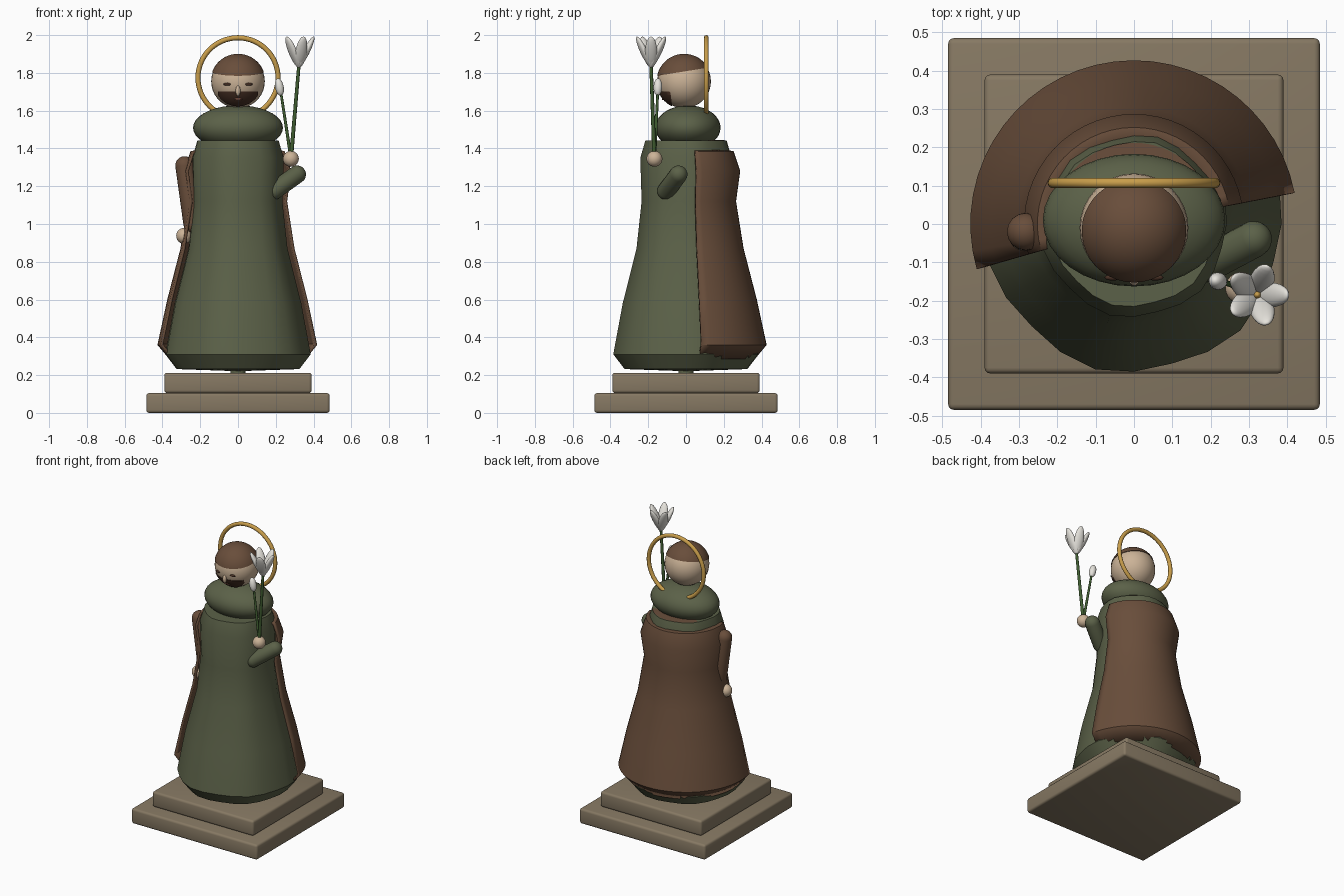
import bpy, bmesh
from math import sin, cos, pi, radians, sqrt
from mathutils import Vector, Matrix

if "Cube" in bpy.data.objects:
    bpy.data.objects.remove(bpy.data.objects["Cube"])


def material(name, r, g, b, rough=0.7):
    m = bpy.data.materials.new(name)
    m.use_nodes = True
    m.diffuse_color = (r, g, b, 1)
    bsdf = m.node_tree.nodes["Principled BSDF"]
    bsdf.inputs["Base Color"].default_value = (r, g, b, 1)
    bsdf.inputs["Roughness"].default_value = rough
    return m


STONE = material("stone", 0.24, 0.19, 0.125)
GREEN = material("robe_green", 0.105, 0.12, 0.065)
BROWN = material("cape_brown", 0.14, 0.075, 0.043)
SKIN = material("skin", 0.60, 0.45, 0.31)
DARK = material("beard_brown", 0.065, 0.03, 0.018)
GOLD = material("gold", 0.58, 0.34, 0.07)
WHITE = material("petal_white", 0.78, 0.76, 0.71)
STEM = material("stem_green", 0.05, 0.11, 0.03)
LIP = material("lip_red", 0.22, 0.09, 0.06)


def finish(name, bm, mat, angle=40):
    bmesh.ops.recalc_face_normals(bm, faces=bm.faces)
    mesh = bpy.data.meshes.new(name)
    bm.to_mesh(mesh)
    bm.free()
    mesh.materials.append(mat)
    ob = bpy.data.objects.new(name, mesh)
    bpy.context.scene.collection.objects.link(ob)
    bpy.ops.object.select_all(action="DESELECT")
    ob.select_set(True)
    bpy.context.view_layer.objects.active = ob
    bpy.ops.object.shade_smooth_by_angle(angle=radians(angle))
    return ob


def slab(name, width, z0, z1):
    bm = bmesh.new()
    bmesh.ops.create_cube(bm, size=1)
    bmesh.ops.scale(bm, vec=(width, width, z1 - z0), verts=bm.verts)
    bmesh.ops.translate(bm, vec=(0, 0, (z0 + z1) / 2), verts=bm.verts)
    bmesh.ops.bevel(bm, geom=bm.edges[:], offset=0.015, segments=3, profile=0.5, affect="EDGES")
    return finish(name, bm, STONE)


def ellipsoid(name, loc, radii, mat, direction=(0, 0, 1), seg=24):
    bm = bmesh.new()
    bmesh.ops.create_uvsphere(bm, u_segments=seg, v_segments=seg // 2 + 2, radius=1)
    turn = Vector((0, 0, 1)).rotation_difference(Vector(direction)).to_matrix().to_4x4()
    bm.transform(Matrix.Translation(loc) @ turn @ Matrix.Diagonal((*radii, 1)))
    return finish(name, bm, mat, 60)


def capsule(name, a, b, r, mat, seg=16):
    """Round-ended limb from a to b."""
    a, b = Vector(a), Vector(b)
    bm = bmesh.new()
    bmesh.ops.create_uvsphere(bm, u_segments=seg, v_segments=12, radius=r)
    half = (b - a).length / 2
    equator = [e for e in bm.edges if all(abs(v.co.z) < 1e-5 for v in e.verts)]
    bmesh.ops.split_edges(bm, edges=equator)
    for f in bm.faces:
        up = f.calc_center_median().z > 0
        for v in f.verts:
            v.tag = up
    for v in bm.verts:
        v.co.z += half if v.tag else -half
    rims = [e for e in bm.edges if e.is_boundary]
    bmesh.ops.bridge_loops(bm, edges=rims)
    turn = Vector((0, 0, 1)).rotation_difference(b - a).to_matrix().to_4x4()
    bm.transform(Matrix.Translation((a + b) / 2) @ turn)
    return finish(name, bm, mat, 60)


def lathe(name, profile, mat, start, end, steps, ripple=0.0, closed=True):
    """Turn (radius, height) points about z, with gentle folds."""
    bm = bmesh.new()
    rings = []
    for r, z in profile:
        ring = []
        for i in range(steps + (0 if closed else 1)):
            a = radians(start + (end - start) * i / steps)
            k = r * (1 + ripple * cos(6 * (a - radians(15))))
            ring.append(bm.verts.new((k * cos(a), k * sin(a), z)))
        rings.append(ring)
    for lo, hi in zip(rings, rings[1:]):
        for i in range(steps):
            j = (i + 1) % len(lo)
            bm.faces.new((lo[i], lo[j], hi[j], hi[i]))
    if closed:
        bm.faces.new(rings[0])
        bm.faces.new(rings[-1])
    return finish(name, bm, mat, 32)


def tube(name, a, b, r0, r1, mat):
    a, b = Vector(a), Vector(b)
    bm = bmesh.new()
    bmesh.ops.create_cone(bm, cap_ends=True, segments=12, radius1=r0, radius2=r1, depth=(b - a).length)
    turn = Vector((0, 0, 1)).rotation_difference(b - a).to_matrix().to_4x4()
    bm.transform(Matrix.Translation((a + b) / 2) @ turn)
    return finish(name, bm, mat)


# Stepped base
slab("base_lower", 0.97, 0, 0.105)
slab("base_upper", 0.78, 0.105, 0.212)

# Robe, cape and cowl
lathe("robe", [(0.04, 0.205), (0.04, 0.222), (0.325, 0.232), (0.385, 0.31), (0.335, 0.58), (0.262, 0.87),
               (0.235, 1.12), (0.242, 1.35), (0.215, 1.442)], GREEN, 0, 360, 24, 0.02)
cape = lathe("cape", [(0.365, 0.285), (0.427, 0.36), (0.375, 0.6), (0.305, 0.87), (0.265, 1.12),
                      (0.287, 1.28), (0.252, 1.385), (0.205, 1.395)],
             BROWN, 11, 196, 28, 0, False)
thick = cape.modifiers.new("thickness", "SOLIDIFY")
thick.thickness = 0.015
thick.offset = -1 if cape.data.polygons[0].normal.dot(cape.data.polygons[0].center) > 0 else 1
lathe("cape_neck", [(0.212, 1.443), (0.15, 1.446)], BROWN, 35, 145, 16, 0, False)
ellipsoid("cowl", (0, 0.01, 1.51), (0.238, 0.173, 0.118), GREEN, seg=32)

# Arms and hands
capsule("left_arm", (0.19, -0.105, 1.175), (0.312, -0.04, 1.262), 0.048, GREEN)
capsule("right_arm", (-0.24, -0.02, 1.0), (-0.283, -0.02, 1.31), 0.049, BROWN)
ellipsoid("left_hand", (0.28, -0.167, 1.345), (0.042, 0.042, 0.042), SKIN)
ellipsoid("right_hand", (-0.287, -0.03, 0.937), (0.04, 0.04, 0.042), SKIN)

# Head
HEAD = Vector((0, -0.01, 1.755))
R = 0.142
ellipsoid("head", HEAD, (R, R, R), SKIN, seg=32)


def shell(name, radius, mat, planes):
    """Cap of a sphere around the head, trimmed by planes (point, outward normal)."""
    bm = bmesh.new()
    bmesh.ops.create_uvsphere(bm, u_segments=40, v_segments=24, radius=radius)
    bmesh.ops.translate(bm, vec=HEAD, verts=bm.verts)
    for co, no in planes:
        cut = bmesh.ops.bisect_plane(bm, geom=bm.verts[:] + bm.edges[:] + bm.faces[:],
                                     plane_co=co, plane_no=no, clear_outer=True)
        rim = [e for e in cut["geom_cut"] if isinstance(e, bmesh.types.BMEdge)]
        bmesh.ops.holes_fill(bm, edges=rim)
    return finish(name, bm, mat, 50)


shell("hair", R + 0.004, BROWN, [((0, -0.15, 1.785), (0, 0.16, -1))])
shell("beard", R + 0.005, DARK, [
    ((0, 0, 1.702), (0, 0, 1)), ((0, -0.078, 1.66), (0, 1, 0.12)),
    ((0.105, 0, 1.7), (1, 0, 0)), ((-0.105, 0, 1.7), (-1, 0, 0))])


def on_face(x, z, lift=0.0):
    """Point on the front of the head."""
    y = -sqrt((R + lift) ** 2 - x * x - (z - HEAD.z) ** 2)
    return Vector((x, HEAD.y + y, z))


for side, x in (("left", 0.056), ("right", -0.056)):
    p = on_face(x, 1.74)
    ellipsoid(side + "_eye", p, (0.021, 0.008, 0.008), DARK, seg=12)
ellipsoid("nose", on_face(0, 1.705, 0.004), (0.013, 0.014, 0.028), SKIN, seg=16)
ellipsoid("mouth", on_face(0, 1.662, 0.004), (0.025, 0.006, 0.006), LIP, seg=12)

# Halo
bm = bmesh.new()
grid = []
for i in range(64):
    a = 2 * pi * i / 64
    grid.append([])
    for j in range(10):
        b = 2 * pi * j / 10
        rad = 0.212 + 0.0135 * cos(b)
        grid[-1].append(bm.verts.new((rad * cos(a), 0.107 + 0.0135 * sin(b), 1.774 + rad * sin(a))))
for i in range(64):
    for j in range(10):
        n, m = (i + 1) % 64, (j + 1) % 10
        bm.faces.new((grid[i][j], grid[n][j], grid[n][m], grid[i][m]))
finish("halo", bm, GOLD, 60)

# Lily
heart = Vector((0.322, -0.185, 1.835))
tube("lily_stem", (0.28, -0.167, 1.34), heart, 0.011, 0.009, STEM)
tube("bud_stem", (0.282, -0.167, 1.34), (0.228, -0.15, 1.69), 0.009, 0.007, STEM)
ellipsoid("lily_bud", (0.219, -0.149, 1.725), (0.023, 0.023, 0.047), WHITE, (-0.2, 0.03, 1), 16)
ellipsoid("lily_centre", heart + Vector((0, 0, 0.03)), (0.012, 0.012, 0.035), GOLD, seg=12)
for i in range(5):
    a = 2 * pi * i / 5
    bm = bmesh.new()
    bmesh.ops.create_uvsphere(bm, u_segments=16, v_segments=12, radius=1)
    place = (Matrix.Translation(heart) @ Matrix.Rotation(a, 4, "Z") @ Matrix.Rotation(radians(27), 4, "Y")
             @ Matrix.Translation((0, 0, 0.083)) @ Matrix.Diagonal((0.018, 0.032, 0.093, 1)))
    bm.transform(place)
    finish("petal_%d" % (i + 1), bm, WHITE, 60)
